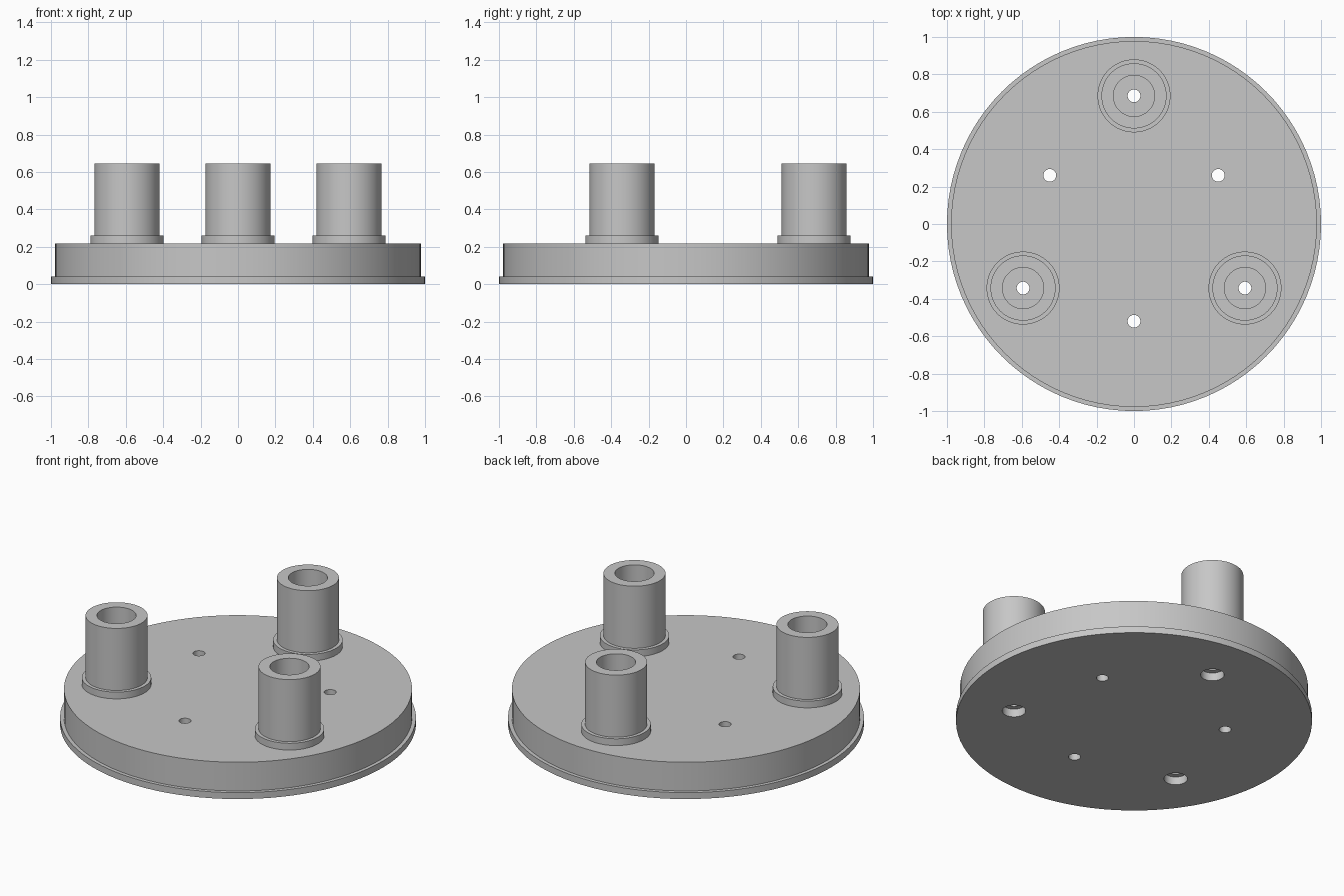
import bpy, math
from math import radians, cos, sin

cube = bpy.data.objects.get("Cube")
if cube:
    bpy.data.objects.remove(cube, do_unlink=True)

SEG = 96

grey = bpy.data.materials.new("light grey")
grey.use_nodes = True
grey.diffuse_color = (0.57, 0.57, 0.57, 1)
grey.node_tree.nodes["Principled BSDF"].inputs["Base Color"].default_value = (0.57, 0.57, 0.57, 1)


def lathe(name, profile, location=(0, 0, 0), closed=False):
    """Spin a (radius, height) profile about z; radius 0 makes a cap centre."""
    verts, faces, rings = [], [], []
    for r, z in profile:
        n = 1 if r == 0 else SEG
        rings.append([len(verts) + i for i in range(n)])
        verts += [(r * cos(math.tau * i / SEG), r * sin(math.tau * i / SEG), z) for i in range(n)]
    for low, high in zip(rings, rings[1:]):
        if len(low) == 1:
            faces.append(high[::-1])
        elif len(high) == 1:
            faces.append(low)
        else:
            for i in range(SEG):
                j = (i + 1) % SEG
                faces.append((low[i], low[j], high[j], high[i]))
    # Cap centres are not needed once the end rings are filled
    mesh = bpy.data.meshes.new(name)
    mesh.from_pydata(verts, [], faces)
    used = {v for f in faces for v in f}
    if len(used) < len(verts):
        import bmesh
        bm = bmesh.new()
        bm.from_mesh(mesh)
        for v in [v for v in bm.verts if not v.link_faces]:
            bm.verts.remove(v)
        bm.to_mesh(mesh)
        bm.free()
    mesh.materials.append(grey)
    obj = bpy.data.objects.new(name, mesh)
    obj.location = location
    bpy.context.collection.objects.link(obj)
    return obj


def select(obj):
    bpy.ops.object.select_all(action='DESELECT')
    obj.select_set(True)
    bpy.context.view_layer.objects.active = obj


def smooth(obj):
    select(obj)
    bpy.ops.object.shade_smooth_by_angle(angle=radians(30))


def drill(obj, profile, location):
    cutter = lathe("hole_cutter", profile, location)
    cutter.hide_render = True
    mod = obj.modifiers.new("hole", 'BOOLEAN')
    mod.operation = 'DIFFERENCE'
    mod.solver = 'EXACT'
    mod.object = cutter
    select(obj)
    bpy.ops.object.modifier_apply(modifier=mod.name)
    bpy.data.objects.remove(cutter, do_unlink=True)


def around(radius, start):
    return [(radius * cos(radians(a)), radius * sin(radians(a)), 0)
            for a in (start, start + 120, start + 240)]


# Round base plate with a thin lip at the bottom
TOP = 0.218
plate = lathe("base_plate", [(0, 0), (1, 0), (1, 0.04), (0.978, 0.04), (0.978, TOP), (0, TOP)])

# Small through holes between the posts
for spot in around(0.52, 30):
    drill(plate, [(0, -0.1), (0.034, -0.1), (0.034, 0.4), (0, 0.4)], spot)

# Screw holes under the posts, counterbored from below
for spot in around(0.685, 90):
    drill(plate, [(0, -0.1), (0.066, -0.1), (0.066, 0.05), (0.034, 0.05), (0.034, 0.4), (0, 0.4)], spot)
smooth(plate)

# Hollow posts with a collar at the foot
post_profile = [(0.195, TOP), (0.195, 0.26), (0.174, 0.26), (0.174, 0.645), (0.11, 0.645), (0.11, TOP)]
for side, spot in zip(("back", "front_right", "front_left"), around(0.685, 90)):
    smooth(lathe(side + "_post", post_profile, spot))
